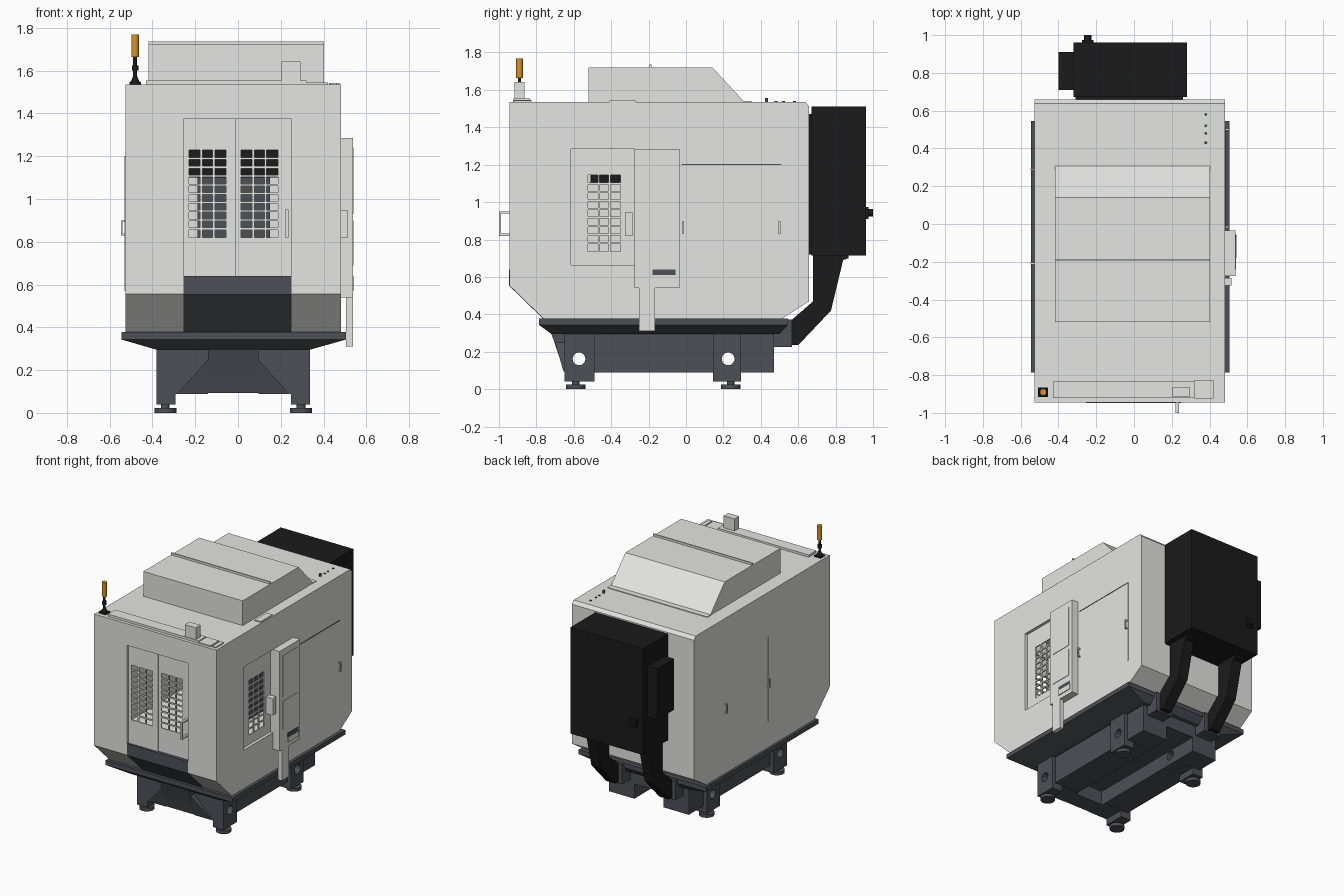
import bpy, bmesh, math
from mathutils import Matrix, Vector

if "Cube" in bpy.data.objects:
    bpy.data.objects.remove(bpy.data.objects["Cube"])


def material(name, r, g, b):
    m = bpy.data.materials.new(name)
    m.use_nodes = True
    m.diffuse_color = (r, g, b, 1)
    m.node_tree.nodes["Principled BSDF"].inputs["Base Color"].default_value = (r, g, b, 1)
    return m


LIGHT = material("light grey paint", .78, .78, .765)
SLATE = material("slate paint", .072, .082, .095)
BLACK = material("black paint", .011, .011, .011)
AMBER = material("amber lamp", .7, .29, .02)


def finish(name, bm, mat, smooth=False):
    bmesh.ops.recalc_face_normals(bm, faces=bm.faces)
    mesh = bpy.data.meshes.new(name)
    bm.to_mesh(mesh)
    bm.free()
    ob = bpy.data.objects.new(name, mesh)
    bpy.context.collection.objects.link(ob)
    if mat:
        mesh.materials.append(mat)
    if smooth:
        bpy.ops.object.select_all(action='DESELECT')
        ob.select_set(True)
        bpy.context.view_layer.objects.active = ob
        bpy.ops.object.shade_smooth_by_angle(angle=math.radians(40))
    return ob


def boxes(name, bounds, mat):
    """One object from several (x0, x1, y0, y1, z0, z1) boxes."""
    bm = bmesh.new()
    for x0, x1, y0, y1, z0, z1 in bounds:
        mid = Vector((x0 + x1, y0 + y1, z0 + z1)) / 2
        size = Matrix.Diagonal((x1 - x0, y1 - y0, z1 - z0, 1))
        bmesh.ops.create_cube(bm, size=1, matrix=Matrix.Translation(mid) @ size)
    return finish(name, bm, mat)


def prism(name, profile, x0, x1, mat):
    """Extrude a (y, z) profile along x."""
    bm = bmesh.new()
    face = bm.faces.new([bm.verts.new((x0, y, z)) for y, z in profile])
    ext = bmesh.ops.extrude_face_region(bm, geom=[face])["geom"]
    moved = [v for v in ext if isinstance(v, bmesh.types.BMVert)]
    bmesh.ops.translate(bm, vec=(x1 - x0, 0, 0), verts=moved)
    return finish(name, bm, mat)


def frustum(name, low, high, z0, z1, mat):
    """Tapered block between two (x0, x1, y0, y1) rectangles."""
    bm = bmesh.new()
    bmesh.ops.create_cube(bm, size=1)
    for v in bm.verts:
        r, z = (high, z1) if v.co.z > 0 else (low, z0)
        v.co = (r[v.co.x > 0], r[2 + (v.co.y > 0)], z)
    return finish(name, bm, mat)


def tube(name, at, r0, r1, length, mat, axis='Z'):
    """Cylinder or cone starting at a point and running along an axis."""
    turn = {'Z': Matrix(), 'X': Matrix.Rotation(math.pi / 2, 4, 'Y'),
            'Y': Matrix.Rotation(-math.pi / 2, 4, 'X')}[axis]
    place = Matrix.Translation(at) @ turn @ Matrix.Translation((0, 0, length / 2))
    bm = bmesh.new()
    bmesh.ops.create_cone(bm, cap_ends=True, segments=24, radius1=r0, radius2=r1,
                          depth=length, matrix=place)
    return finish(name, bm, mat, smooth=bool(mat))


def cut(targets, cutters):
    for ob in targets:
        bpy.context.view_layer.objects.active = ob
        for c in cutters:
            mod = ob.modifiers.new("cut", 'BOOLEAN')
            mod.operation, mod.solver, mod.object = 'DIFFERENCE', 'EXACT', c
            bpy.ops.object.modifier_apply(modifier=mod.name)
    for c in cutters:
        bpy.data.objects.remove(c)


def window_panel(name, side, depth, panel, window, rows):
    """Door leaf with a grid of openings; u runs along x, or along y if side."""
    u0, u1, v0, v1 = panel
    a0, a1, b0, b1 = window
    rects = [(u0, a0, v0, v1), (a1, u1, v0, v1), (a0, a1, v0, b0), (a0, a1, b1, v1)]
    bar = .005
    for i in range(1, 3):
        u = a0 + (a1 - a0) * i / 3
        rects.append((u - bar, u + bar, b0, b1))
    for i in range(1, rows):
        v = b0 + (b1 - b0) * i / rows
        rects.append((a0, a1, v - bar, v + bar))
    if side:
        return boxes(name, [(*depth, *r) for r in rects], LIGHT)
    return boxes(name, [(r[0], r[1], *depth, r[2], r[3]) for r in rects], LIGHT)


# Hollow enclosure with front and side openings
shell = [(-.945, 1.536), (.638, 1.536), (.658, 1.512), (.658, .47), (.51, .375),
         (-.76, .375), (-.945, .555)]
body = prism("enclosure", shell, -.527, .482, LIGHT)
cut([body], [boxes("cavity", [(-.5, .45, -.9, .61, .6, 1.5)], None),
             boxes("front_opening", [(-.255, .25, -1.1, -.85, .64, 1.375)], None),
             boxes("side_opening", [(.4, .6, -.615, -.275, .665, 1.285)], None)])
window_panel("front_door_right", False, (-.931, -.922), (-.255, -.01, .64, 1.375),
             (-.23, -.055, .82, 1.23), 10)
window_panel("front_door_left", False, (-.922, -.913), (-.01, .25, .64, 1.375),
             (.013, .187, .82, 1.23), 10)
window_panel("side_window_panel", True, (.451, .46), (-.615, -.275, .665, 1.285),
             (-.525, -.35, .735, 1.145), 9)
prism("front_apron", [(-.947, .641), (-.947, .554), (-.764, .376), (-.75, .385),
                      (-.93, .565), (-.91, .641)], -.255, .25, SLATE)

# Machine inside
boxes("spindle_head", [(-.24, .2, -.51, .5, 1.1, 1.46)], BLACK)
boxes("machine_column", [(-.19, .15, -.1, .5, .6, 1.1)], SLATE)

# Roof cover, rib and fittings
prism("roof_cover", [(-.52, 1.53), (-.52, 1.721), (.14, 1.721), (.312, 1.536), (.312, 1.53)],
      -.418, .403, LIGHT)
boxes("roof_rib", [(-.418, .403, -.195, -.185, 1.715, 1.737)], LIGHT)
boxes("roof_flange", [(-.42, .405, .3, .35, 1.53, 1.541)], LIGHT)
boxes("roof_front_rail", [(-.43, .32, -.922, -.835, 1.53, 1.553),
                          (.32, .42, -.925, -.825, 1.53, 1.545),
                          (.43, .46, -.92, -.825, 1.53, 1.543)], LIGHT)
boxes("roof_box", [(.203, .293, -.917, -.863, 1.55, 1.642)], LIGHT)
boxes("roof_plate", [(.425, .475, -.41, -.27, 1.53, 1.543)], LIGHT)
for y, height in ((.43, .025), (.48, .008), (.52, .008), (.58, .008)):
    tube("roof_fitting", (.38, y, 1.532), .008, .008, height, SLATE)

# Signal lamp
boxes("lamp_base", [(-.508, -.454, -.915, -.865, 1.53, 1.546)], BLACK)
tube("lamp_cone", (-.481, -.89, 1.545), .022, .009, .03, BLACK)
tube("lamp_pole", (-.481, -.89, 1.565), .009, .009, .105, BLACK)
tube("lamp_collar", (-.481, -.89, 1.6), .015, .015, .025, BLACK)
tube("lamp_amber", (-.481, -.89, 1.663), .018, .018, .105, AMBER)

# Handles
boxes("front_handle", [(.22, .237, -1, -.988, .82, .95), (.22, .237, -1, -.918, .82, .832),
                       (.22, .237, -1, -.918, .938, .95)], LIGHT)
boxes("side_window_handle", [(.455, .515, -.325, -.285, .82, .945)], LIGHT)


def pull(name, x, out, y):
    a, b = sorted((x, x + out))
    c, d = sorted((x + out * .7, x + out))
    boxes(name, [(c, d, y - .005, y + .005, .83, .9), (a, b, y - .005, y + .005, .83, .838),
                 (a, b, y - .005, y + .005, .892, .9)], LIGHT)


# Service door edges and pulls on both sides
for x, out, edge, pulls in ((.482, .02, .51, (-.015, .5)), (-.527, -.02, -.22, (-.21, .29))):
    a, b = sorted((x - out * .15, x + out * .15))
    boxes("service_door_edge", [(a, b, edge - .003, edge + .003, .57, 1.2)], LIGHT)
    for y in pulls:
        pull("service_door_pull", x, out, y)
boxes("service_door_track", [(.47, .484, -.025, .51, 1.199, 1.205)], SLATE)

# Control panel on its arm
boxes("control_panel", [(.475, .537, -.275, -.035, .54, 1.285)], LIGHT)
boxes("control_screen", [(.53, .541, -.24, -.07, .93, 1.24)], LIGHT)
boxes("control_keys", [(.53, .541, -.24, -.07, .69, .9)], LIGHT)
boxes("control_slot", [(.53, .54, -.18, -.055, .61, .64)], SLATE)
boxes("control_shelf", [(.53, .543, -.18, -.055, .572, .61)], LIGHT)
boxes("control_arm", [(.505, .537, -.25, -.165, .31, .56)], LIGHT)

# Rear electrical cabinet, cooler, lock and brackets
boxes("electrical_cabinet", [(-.32, .28, .672, .962, .715, 1.51)], BLACK)
boxes("cabinet_mount", [(-.31, .26, .65, .68, .72, 1.47)], BLACK)
boxes("cabinet_cooler", [(-.4, -.315, .71, .91, .98, 1.36)], BLACK)
boxes("cabinet_lock", [(-.275, -.215, .955, .975, .91, .975)], BLACK)
tube("cabinet_knob", (-.245, .97, .943), .02, .02, .03, BLACK, 'Y')
bracket = [(.68, .72), (.87, .72), (.87, .7), (.84, .69), (.775, .42), (.6, .235),
           (.565, .235), (.565, .37), (.68, .47)]
for x in (-.28, .16):
    prism("cabinet_bracket", bracket, x, x + .08, BLACK)
    boxes("bracket_foot", [(x - .03, x + .11, .45, .568, .225, .372)], SLATE)

# Drip tray
boxes("tray_rim", [(-.545, .505, -.785, .545, .343, .377)], SLATE)
frustum("tray_underside", (-.38, .335, -.72, .5), (-.545, .505, -.785, .545), .295, .343, SLATE)

# Base: beams, legs and flared front, pierced by two lifting holes
MID = -.0225
base = [prism("base_front_wedge", [(-.72, .297), (-.65, .092), (-.52, .092), (-.52, .297)],
              -.14, .095, SLATE),
        frustum("base_front_gussets", (-.28, .235, -.655, -.52), (-.139, .094, -.7, -.52),
                .094, .25, SLATE),
        boxes("base_floor", [(-.16, .115, -.52, .47, .2, .3)], SLATE)]
for s in (-1, 1):
    def span(a, b):
        return sorted((MID + s * a, MID + s * b))
    base.append(boxes("base_beam", [(*span(.12, .33), -.6, .47, .09, .3)], SLATE))
    for y0, y1, inner, foot_y in ((-.65, -.49, .118, -.59), (.145, .295, .2, .24)):
        base.append(boxes("base_leg", [(*span(inner, .358), y0, y1, .088, .3)], SLATE))
        boxes("foot_bracket", [(*span(.27, .358), y0, y1, .04, .09)], SLATE)
        foot = (MID + s * .317, foot_y, 0)
        tube("foot_pad", foot, .052, .052, .024, SLATE)
        tube("foot_stem", foot, .02, .02, .05, SLATE)
cut(base, [tube("lifting_hole", (-1, y, .162), .034, .034, 2, None, 'X') for y in (-.572, .225)])
